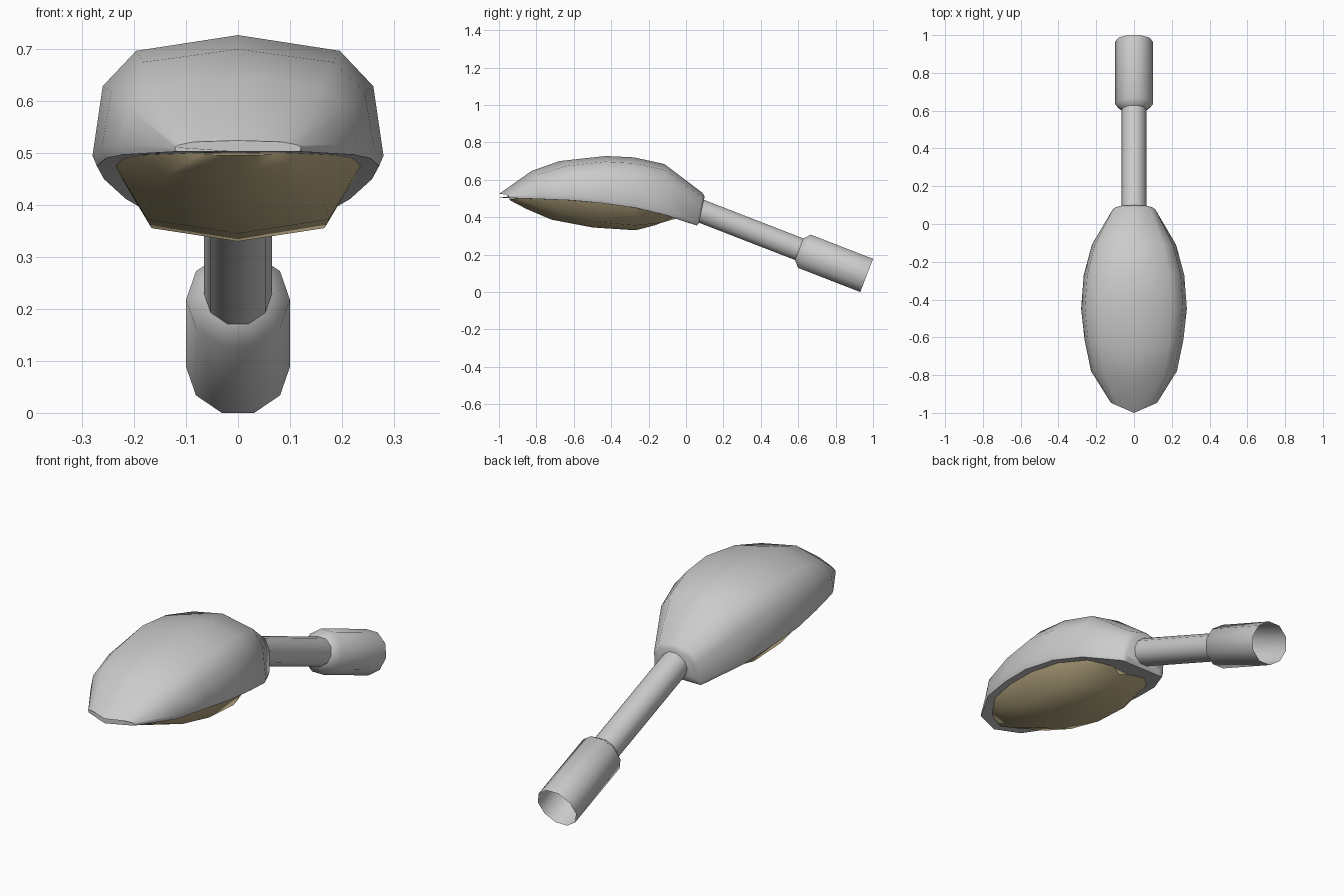
import bpy, bmesh, math
from mathutils import Vector

if "Cube" in bpy.data.objects:
    bpy.data.objects.remove(bpy.data.objects["Cube"])


def material(name, rgb):
    m = bpy.data.materials.new(name)
    m.diffuse_color = (*rgb, 1)
    m.use_nodes = True
    m.node_tree.nodes["Principled BSDF"].inputs["Base Color"].default_value = m.diffuse_color
    return m


grey = material("light grey metal", (0.60, 0.60, 0.60))
tan = material("tan lens", (0.54, 0.44, 0.25))


def loft(name, rings, mat, angle, caps=(True, True)):
    """Skin a list of closed rings, with optional end caps."""
    bm = bmesh.new()
    loops = [[bm.verts.new(p) for p in ring] for ring in rings]
    n = len(loops[0])
    for a, b in zip(loops, loops[1:]):
        for i in range(n):
            j = (i + 1) % n
            bm.faces.new((a[i], a[j], b[j], b[i]))
    if caps[0]:
        bm.faces.new(loops[0])
    if caps[1]:
        bm.faces.new(loops[-1])
    bmesh.ops.recalc_face_normals(bm, faces=bm.faces)
    me = bpy.data.meshes.new(name)
    bm.to_mesh(me)
    bm.free()
    me.materials.append(mat)
    ob = bpy.data.objects.new(name, me)
    bpy.context.collection.objects.link(ob)
    bpy.ops.object.select_all(action='DESELECT')
    ob.select_set(True)
    bpy.context.view_layer.objects.active = ob
    bpy.ops.object.shade_smooth_by_angle(angle=math.radians(angle))
    return ob


def mirrored(half):
    """Half ring from centre to centre, completed on the -x side."""
    return half + [(-x, y, z) for x, y, z in half[-2:0:-1]]


# Lamp head: centre y, rim y, half width, top z, rim z
head = [(-1.00, -0.947, 0.122, 0.524, 0.503),
        (-0.826, -0.778, 0.228, 0.647, 0.497),
        (-0.676, -0.61, 0.262, 0.70, 0.490),
        (-0.43, -0.45, 0.28, 0.727, 0.475),
        (-0.28, -0.27, 0.266, 0.72, 0.450),
        (-0.115, -0.11, 0.223, 0.684, 0.412),
        (0.088, 0.058, 0.122, 0.530, 0.355),
        (0.100, 0.070, 0.104, 0.510, 0.370)]


def head_ring(yc, yr, w, top, rim):
    h = top - rim
    lip = min(0.02, h * 0.4)
    half = []
    for fx, z in ((0, top), (0.70, rim + 0.88 * h), (0.93, rim + 0.61 * h),
                  (1, rim + lip), (0.97, rim), (0.86, rim), (0, rim)):
        f = (z - rim) / h if yc > yr else 1 - fx
        half.append((fx * w, yr + (yc - yr) * f, z))
    return mirrored(half)


loft("lamp_head", [head_ring(*s) for s in head], grey, 50)

# Bulging lens: centre y, rim y, half width, rim z, lowest z
lens = [(-0.95, -0.90, 0.10, 0.508, 0.495),
        (-0.853, -0.77, 0.19, 0.502, 0.444),
        (-0.72, -0.62, 0.225, 0.497, 0.387),
        (-0.50, -0.45, 0.24, 0.482, 0.345),
        (-0.27, -0.27, 0.228, 0.458, 0.330),
        (-0.165, -0.12, 0.185, 0.422, 0.357),
        (-0.11, -0.04, 0.10, 0.395, 0.400)]


def lens_ring(yc, yr, w, rim, low):
    d = rim - low
    half = [(0, yc, rim + 0.012)]
    for fx, z in ((0.92, rim + 0.012), (1, rim), (0.73, low + 0.2 * d), (0, low)):
        half.append((fx * w, yr + (yc - yr) * (1 - fx), z))
    return mirrored(half)


loft("lens", [lens_ring(*s) for s in lens], tan, 60)

# Sloping ten-sided arm and its open socket, measured back from the socket end
END = Vector((0, 0.966, 0.0885))
AXIS = Vector((0, -0.932, 0.362)).normalized()
SIDE = Vector((1, 0, 0))
UP = AXIS.cross(SIDE)


def tube_ring(dist, r):
    c = END + AXIS * dist
    return [c + SIDE * (r * math.cos(k * math.pi / 5)) + UP * (r * math.sin(k * math.pi / 5))
            for k in range(10)]


loft("arm", [tube_ring(0.37, 0.065), tube_ring(0.97, 0.065)], grey, 45, (False, True))
loft("socket", [tube_ring(0, 0.1), tube_ring(0.357, 0.1), tube_ring(0.387, 0.065)],
     grey, 60, (False, False))
